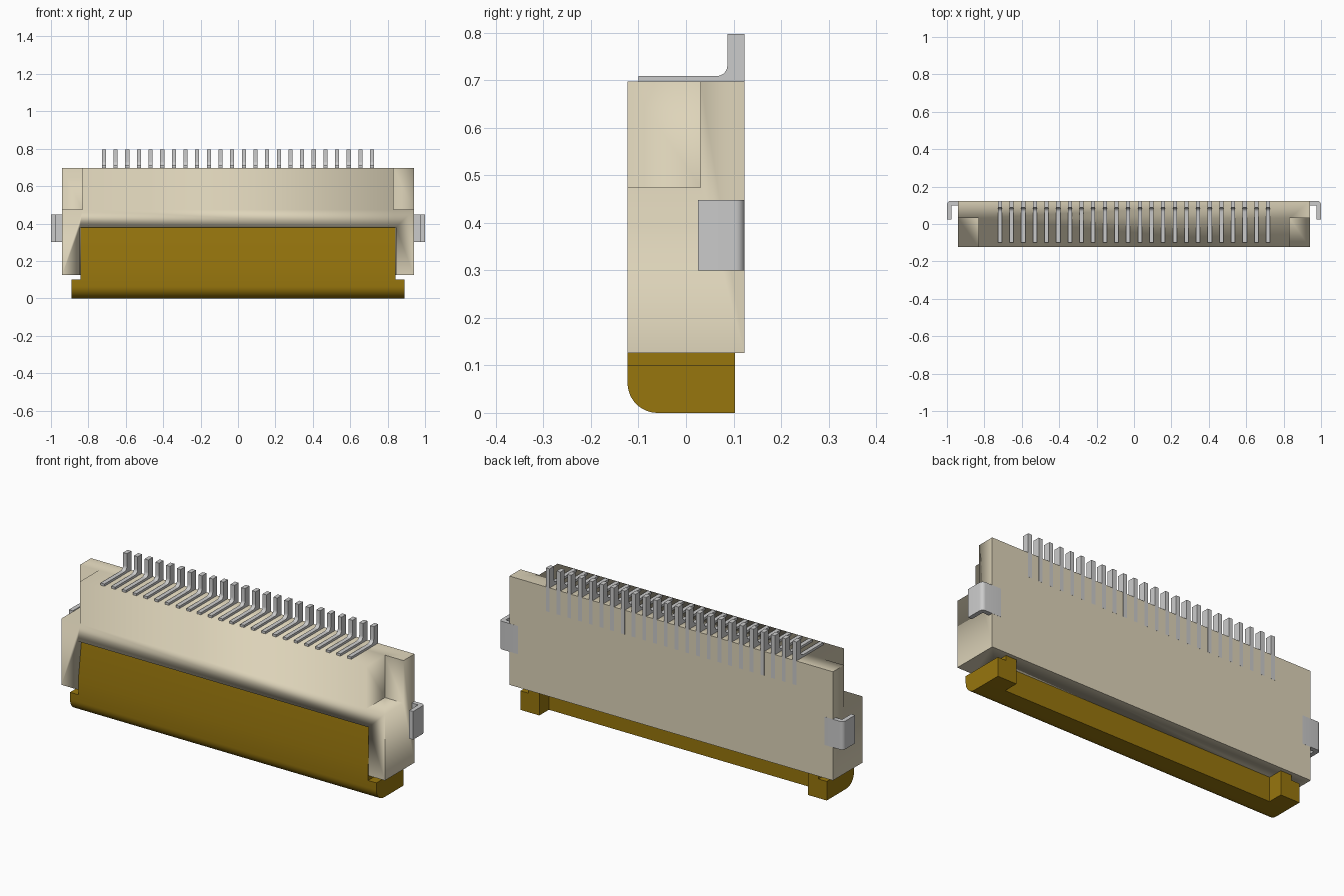
import bpy, bmesh, math
from mathutils import Vector

if "Cube" in bpy.data.objects:
    bpy.data.objects.remove(bpy.data.objects["Cube"])


def colour(name, rgb):
    m = bpy.data.materials.new(name)
    m.diffuse_color = (*rgb, 1)
    m.use_nodes = True
    m.node_tree.nodes["Principled BSDF"].inputs["Base Color"].default_value = m.diffuse_color
    return m


beige = colour("beige", (0.73, 0.66, 0.49))
amber = colour("amber", (0.31, 0.18, 0.004))


def prism(name, profile, lo, hi, axis="X", mat=None, mirror=False):
    """Extrude a (y, z) profile along X, or an (x, y) profile along Z."""
    place = (lambda p: (lo, *p)) if axis == "X" else (lambda p: (*p, lo))
    move = Vector((hi - lo, 0, 0) if axis == "X" else (0, 0, hi - lo))
    bm = bmesh.new()
    face = bm.faces.new([bm.verts.new(place(p)) for p in profile])
    out = bmesh.ops.extrude_face_region(bm, geom=[face])
    bmesh.ops.translate(bm, vec=move,
                        verts=[g for g in out["geom"] if isinstance(g, bmesh.types.BMVert)])
    bmesh.ops.recalc_face_normals(bm, faces=bm.faces)
    mesh = bpy.data.meshes.new(name)
    bm.to_mesh(mesh)
    bm.free()
    ob = bpy.data.objects.new(name, mesh)
    bpy.context.collection.objects.link(ob)
    if mat:
        mesh.materials.append(mat)
    if mirror:
        ob.modifiers.new("mirror", "MIRROR")
    bpy.ops.object.select_all(action="DESELECT")
    bpy.context.view_layer.objects.active = ob
    ob.select_set(True)
    bpy.ops.object.shade_smooth_by_angle(angle=math.radians(25))
    return ob


def rect(a0, a1, b0, b1):
    return [(a0, b0), (a1, b0), (a1, b1), (a0, b1)]


def arc(ca, cb, r, start, end, n=8):
    angles = [math.radians(start + (end - start) * i / n) for i in range(n + 1)]
    return [(ca + r * math.cos(t), cb + r * math.sin(t)) for t in angles]


F, B = -0.123, 0.123   # front and back planes

# housing with a front pocket and two notched upper corners
housing = prism("housing", rect(F, B, 0.126, 0.697), -0.94, 0.94, mat=beige)
cutters = [
    prism("pocket_cutter", rect(-0.2, 0.025, 0.05, 0.38), -0.845, 0.845, mat=beige),
    prism("right_notch_cutter", rect(-0.2, 0.031, 0.474, 0.8), 0.832, 1.1, mat=beige),
    prism("left_notch_cutter", rect(-0.2, 0.031, 0.474, 0.8), -1.1, -0.832, mat=beige),
]
bpy.context.view_layer.objects.active = housing
for c in cutters:
    mod = housing.modifiers.new(c.name, "BOOLEAN")
    mod.operation, mod.solver, mod.object = "DIFFERENCE", "EXACT", c
    bpy.ops.object.modifier_apply(modifier=mod.name)
for c in cutters:
    bpy.data.objects.remove(c)

# locking actuator: rounded lower bar, leaning flap, end lugs
prism("actuator_bar",
      arc(F + 0.063, 0.063, 0.063, 180, 270, 12) + [(0.024, 0), (0.024, 0.1), (F, 0.1)],
      -0.89, 0.89, mat=amber)
prism("actuator_flap",
      [(F, 0.1), (0.024, 0.1), (0.024, 0.378), (F + 0.027, 0.378), (F, 0.175)],
      -0.842, 0.842, mat=amber)
prism("actuator_lug", rect(0.024, 0.103, 0, 0.1), 0.78, 0.89, mat=amber, mirror=True)
prism("actuator_lug_neck", rect(0.024, 0.103, 0.1, 0.126), 0.78, 0.842,
      mat=amber, mirror=True)

# row of 24 bent contact pins
pin = prism("contact_pins",
            [(-0.1, 0.697), (0.085, 0.697), (0.085, 0.57), (B + 0.0004, 0.57),
             (B + 0.0004, 0.797), (0.087, 0.797)]
            + arc(0.065, 0.731, 0.022, 0, -90) + [(-0.1, 0.709)],
            -0.728, -0.706)
row = pin.modifiers.new("row", "ARRAY")
row.count = 24
row.use_relative_offset = False
row.use_constant_offset = True
row.constant_offset_displace = (0.06235, 0, 0)

# bent solder tabs on both ends
prism("solder_tab",
      [(0.89, B + 0.0004)] + arc(0.98, B - 0.0196, 0.02, 90, 0, 6)
      + [(1.0, 0.025), (0.977, 0.025), (0.977, 0.1), (0.89, 0.1)],
      0.3, 0.448, axis="Z", mirror=True)
